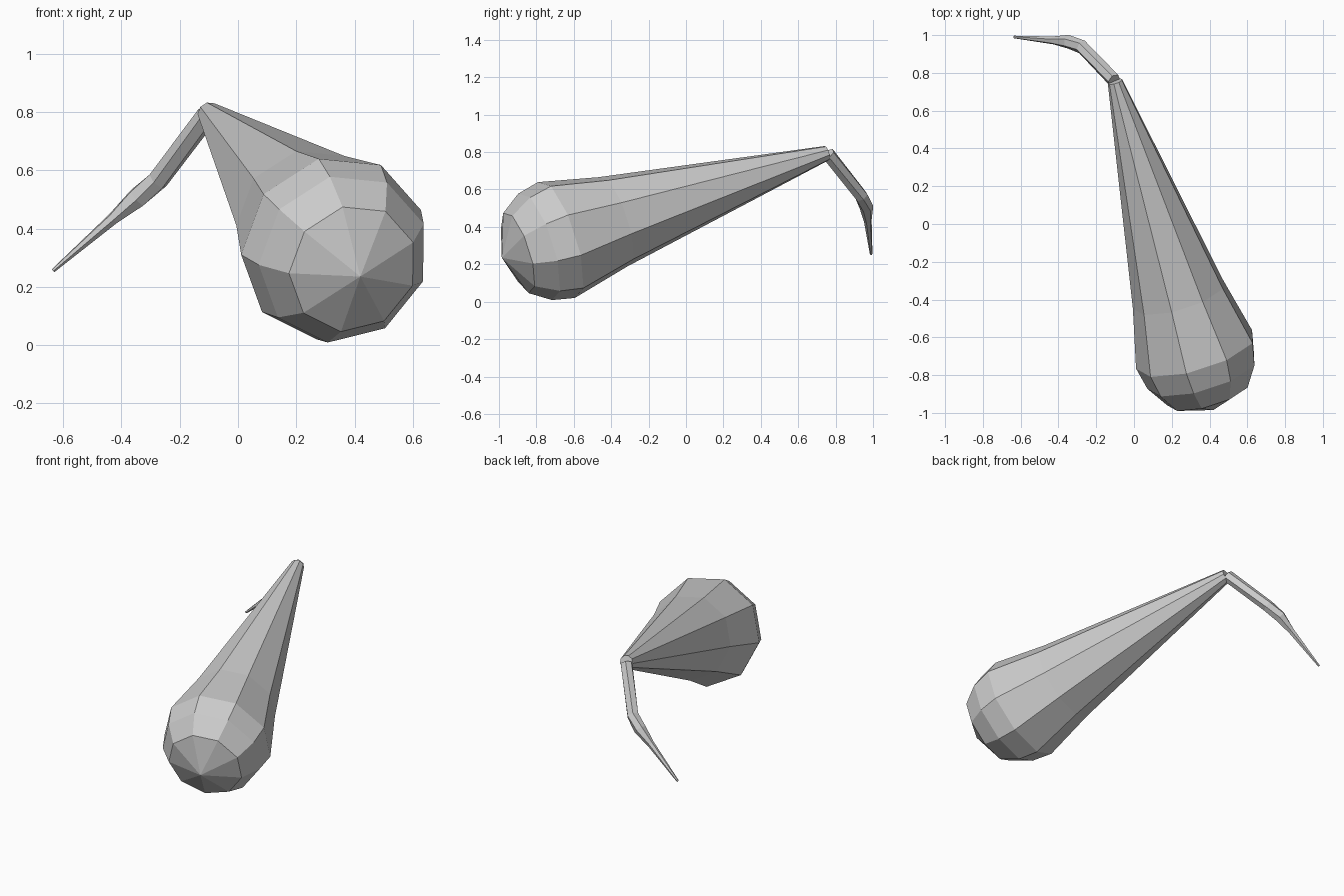
import bpy, bmesh
from math import sin, cos, pi, radians
from mathutils import Vector

if "Cube" in bpy.data.objects:
    bpy.data.objects.remove(bpy.data.objects["Cube"])


def loft(name, centres, radii, sides, phase):
    """Flat-shaded tube through the centres; a zero radius makes a pole."""
    bm = bmesh.new()
    pts = [Vector(c) for c in centres]
    rings = []
    for i, (c, r) in enumerate(zip(pts, radii)):
        before = (c - pts[i - 1]).normalized() if i > 0 else Vector()
        after = (pts[i + 1] - c).normalized() if i < len(pts) - 1 else Vector()
        d = (before + after).normalized()
        h = d.cross(Vector((0, 0, 1))).normalized()
        u = h.cross(d)
        if r == 0:
            rings.append([bm.verts.new(c)])
            continue
        angles = [phase + 2 * pi * k / sides for k in range(sides)]
        rings.append([bm.verts.new(c + r * (cos(a) * u + sin(a) * h)) for a in angles])
    for a, b in zip(rings, rings[1:]):
        for k in range(sides):
            n = (k + 1) % sides
            if len(a) == 1:
                bm.faces.new((a[0], b[k], b[n]))
            else:
                bm.faces.new((a[k], a[n], b[n], b[k]))
    for ring in (rings[0], rings[-1]):
        if len(ring) > 1:
            bm.faces.new(ring)
    bmesh.ops.recalc_face_normals(bm, faces=bm.faces)
    mesh = bpy.data.meshes.new(name)
    bm.to_mesh(mesh)
    bm.free()
    obj = bpy.data.objects.new(name, mesh)
    bpy.context.collection.objects.link(obj)
    return obj


# Teardrop body: (distance along the axis, radius)
pole = Vector((0.42, -0.985, 0.235))
axis = Vector((-0.274, 0.916, 0.295)).normalized()
profile = [(0, 0), (0.094, 0.228), (0.21, 0.303), (0.335, 0.33), (0.66, 0.255), (1.9, 0.04)]
loft("teardrop_body", [pole + axis * t for t, r in profile],
     [r for t, r in profile], 9, radians(-14.3))

# Thin bent stem hanging from the narrow end
loft("stem",
     [(-0.105, 0.76, 0.79), (-0.275, 0.937, 0.565), (-0.347, 0.965, 0.505),
      (-0.43, 0.972, 0.433), (-0.635, 0.99, 0.255)],
     [0.037, 0.037, 0.037, 0.021, 0.007], 6, radians(15))
